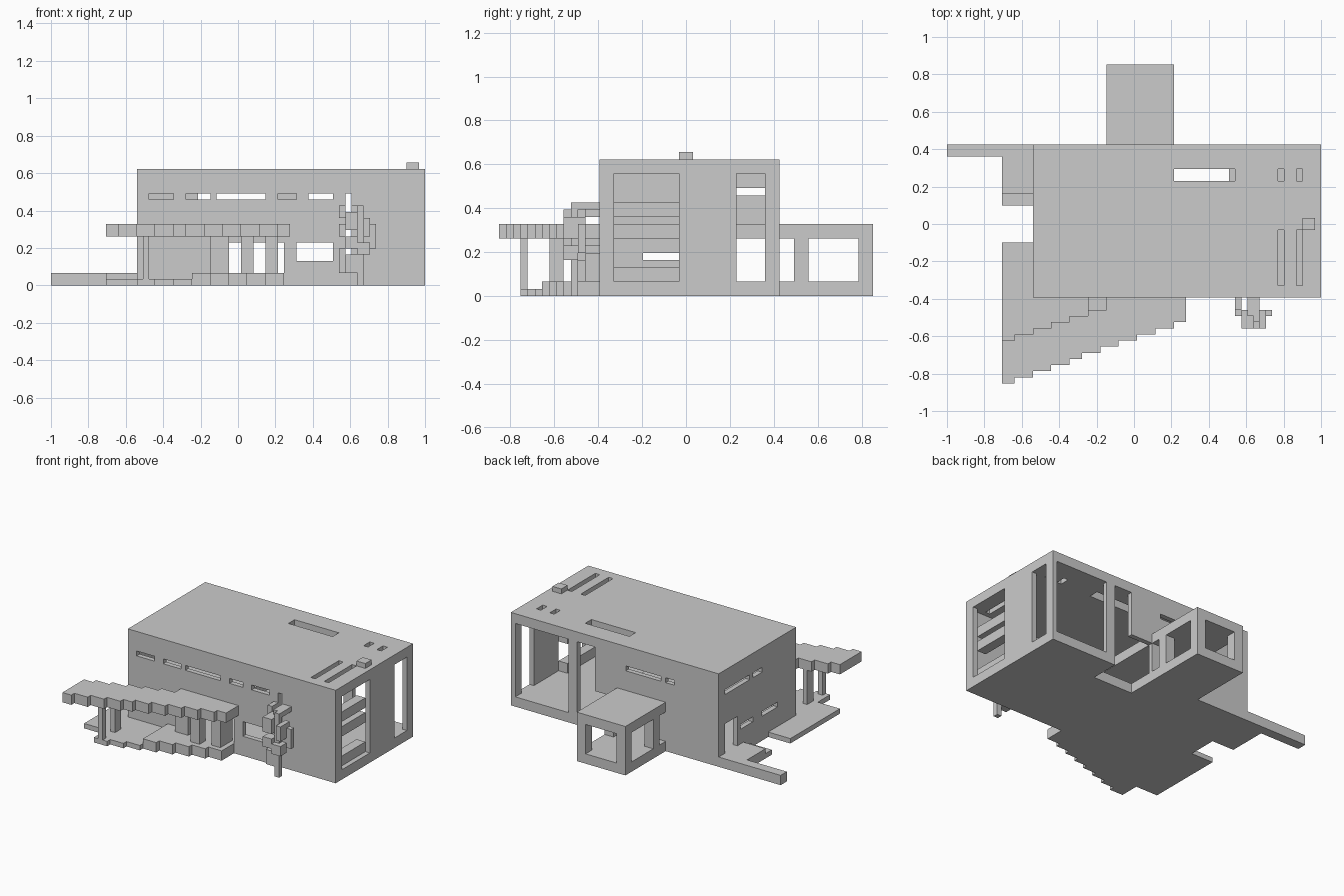
import bpy

if "Cube" in bpy.data.objects:
    bpy.data.objects.remove(bpy.data.objects["Cube"])

U = 2 / 61                      # one grid cell
OFF = (-30.5, -26, 0)           # grid origin -> centred model


def carve(name, solids, cuts=()):
    """Mesh of a union of grid boxes minus cut boxes; box = x0,x1,y0,y1,z0,z1."""
    boxes = list(solids) + list(cuts)
    ax = [sorted({v for b in boxes for v in b[2 * a:2 * a + 2]}) for a in range(3)]

    def inside(b, c):
        return all(b[2 * a] < c[a] < b[2 * a + 1] for a in range(3))

    cells = set()
    for i in range(len(ax[0]) - 1):
        for j in range(len(ax[1]) - 1):
            for k in range(len(ax[2]) - 1):
                c = [(ax[a][n] + ax[a][n + 1]) / 2 for a, n in enumerate((i, j, k))]
                if any(inside(b, c) for b in solids) and not any(inside(b, c) for b in cuts):
                    cells.add((i, j, k))
    verts, faces = {}, []
    for cell in cells:
        for a in range(3):
            for side in (0, 1):
                nb = list(cell)
                nb[a] += 1 if side else -1
                if tuple(nb) in cells:
                    continue
                b, c = (a + 1) % 3, (a + 2) % 3
                quad = []
                for db, dc in ((0, 0), (1, 0), (1, 1), (0, 1)):
                    p = list(cell)
                    p[a] += side
                    p[b] += db
                    p[c] += dc
                    quad.append(verts.setdefault(tuple(p), len(verts)))
                faces.append(quad if side else quad[::-1])
    co = [[(ax[a][p[a]] + OFF[a]) * U for a in range(3)] for p in verts]
    me = bpy.data.meshes.new(name)
    me.from_pydata(co, [], faces)
    me.update()
    ob = bpy.data.objects.new(name, me)
    bpy.context.collection.objects.link(ob)
    return ob


# House shell: hollow interior, then every opening
cuts = [(15, 60, 15, 38, 2, 17)]
cuts += [(a, b, 14, 15, 14, 15) for a, b in ((16, 20), (22, 26), (27, 35), (37, 40), (42, 46))]
cuts += [
    (48, 49, 14, 15, 4, 15),     # tall front slit
    (40, 46, 14, 15, 4, 7),      # front window
    (29, 35, 14, 15, 2, 7),      # front door
    (37, 38, 14, 15, 2, 7),      # narrow sidelight
    (60, 61, 16, 25, 2, 17),     # right windows
    (60, 61, 33, 37, 2, 17),
    (48, 60, 38, 39, 2, 17),     # back glazing
    (37, 46, 33, 39, 0, 17),     # back recess, open to the ground
    (28, 35, 38, 39, 2, 8),      # doorway to back porch
    (27, 35, 38, 39, 14, 15),    # back slits
    (24, 26, 38, 39, 14, 15),
    (14, 15, 33, 37, 2, 8),      # left door
    (14, 15, 29, 37, 14, 15),    # left slits
    (14, 15, 25, 28, 14, 15),
    (14, 15, 28, 32, 5, 6),
    (14, 15, 20, 25, 5, 6),
    (37, 47, 33, 35, 17, 19),    # roof openings
]
cuts += [(x, x + 1, y0, y1, 17, 19) for x in (54, 57) for y0, y1 in ((33, 35), (16, 25))]
carve("house_shell", [(14, 61, 14, 39, 0, 19)], cuts)

# Interior: upper floor, recess panel, window shelves
carve("upper_floor", [(15, 37, 15, 38, 8, 10)])
carve("recess_panel", [(37, 42, 38, 39, 8, 17)])
for n, (z0, z1) in enumerate(((2, 4), (8, 10), (11, 13))):
    carve(f"window_shelf_{n}", [(58, 60, 16, 25, z0, z1)])
carve("roof_vent", [(58, 60, 25, 27, 19, 20)])

# Back porch: floor, roof and four posts
carve("back_porch", [(26, 37, 39, 52, 0, 2), (26, 37, 39, 52, 8, 10)]
      + [(x, x + 2, y, y + 2, 2, 8) for x in (26, 35) for y in (41, 50)])

# Left step, low wall
carve("left_steps", [(0, 14, 37, 39, 0, 2), (9, 14, 31, 37, 0, 2), (9, 14, 29, 31, 0, 1)])

# Stepped front terrace, rising by one cell on the right
terrace = [(9, 14, 7, 23, 0, 1)]
terrace += [(14 + 3 * n, 17 + 3 * n, 3 + n, 14, 0, 1 if n < 3 else 2) for n in range(8)]
carve("front_terrace", terrace)

# Diagonal stepped canopy
edges = (9, 11, 14, 17, 20, 22, 25, 28, 31, 34, 37, 39)
canopy = [(a, b, n, 14, 8, 10) for n, (a, b) in enumerate(zip(edges, edges[1:]))]
inner = [(9, 11, 7), (11, 14, 8), (14, 17, 9), (17, 20, 10), (20, 23, 11), (23, 26, 12)]
carve("front_canopy", canopy, [(a, b, y, 14, 8, 10) for a, b, y in inner])

# Canopy posts
posts = [(15, 16, 3, 4, 1, 8), (15, 16, 7, 9, 1, 8), (26, 29, 12, 14, 2, 8),
         (31, 33, 10, 12, 2, 8), (35, 37, 11, 14, 2, 8)]
for n, p in enumerate(posts):
    carve(f"canopy_post_{n}", [p])

# Climbing plant in front of the slit window
carve("climbing_plant", [
    (50, 51, 10, 11, 0, 13), (47, 48, 12, 14, 2, 6), (47, 48, 11, 14, 8, 10),
    (47, 48, 12, 14, 11, 13), (48, 50, 10, 12, 2, 5), (48, 50, 9, 11, 6, 8),
    (48, 50, 9, 12, 9, 12), (49, 51, 11, 14, 12, 13), (50, 52, 9, 11, 5, 7),
    (51, 52, 9, 12, 8, 11), (51, 53, 11, 12, 6, 10), (49, 51, 11, 14, 7, 8),
])
